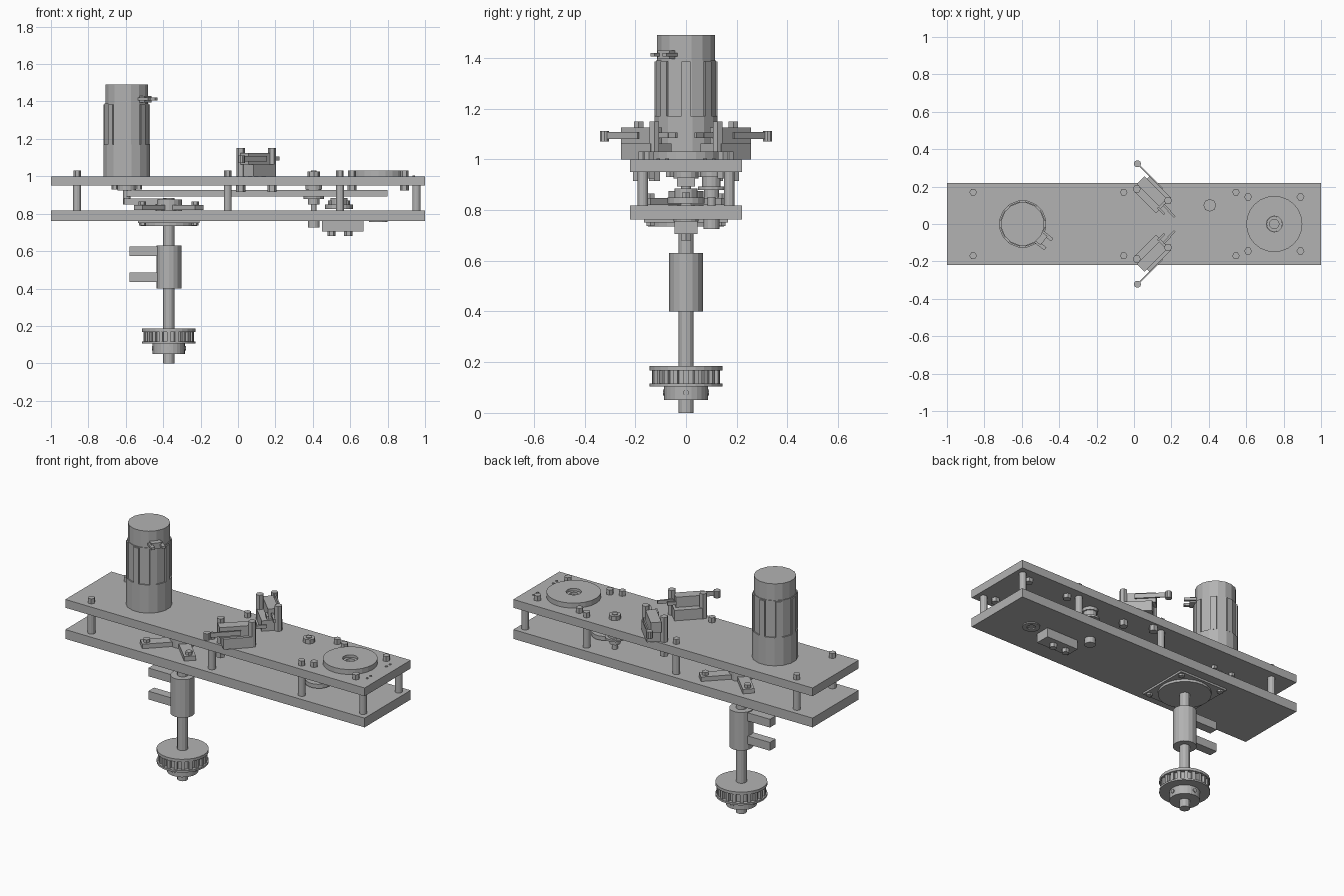
import bpy, bmesh, math
from mathutils import Matrix, Vector

if "Cube" in bpy.data.objects:
    bpy.data.objects.remove(bpy.data.objects["Cube"])

grey = bpy.data.materials.new("machine_grey")
grey.use_nodes = True
COLOUR = (0.45, 0.45, 0.45, 1)
grey.diffuse_color = COLOUR
grey.node_tree.nodes["Principled BSDF"].inputs["Base Color"].default_value = COLOUR


def finish(name, bm):
    bmesh.ops.recalc_face_normals(bm, faces=bm.faces[:])
    mesh = bpy.data.meshes.new(name)
    bm.to_mesh(mesh)
    bm.free()
    mesh.materials.append(grey)
    ob = bpy.data.objects.new(name, mesh)
    bpy.context.collection.objects.link(ob)
    return ob


def box(name, x, y, size_x, size_y, z0, z1, angle=0):
    """Box centred on x, y, turned about z."""
    bm = bmesh.new()
    place = (Matrix.Translation((x, y, (z0 + z1) / 2)) @ Matrix.Rotation(math.radians(angle), 4, 'Z')
             @ Matrix.Diagonal((size_x, size_y, z1 - z0, 1)))
    bmesh.ops.create_cube(bm, size=1, matrix=place)
    return finish(name, bm)


def lathe(name, x, y, profile, sides=20, turn=0.0):
    """Spin a closed loop or axis-to-axis profile of (radius, z) about z."""
    bm = bmesh.new()
    verts = [bm.verts.new((r, 0, z)) for r, z in profile]
    edges = [bm.edges.new(pair) for pair in zip(verts, verts[1:])]
    if min(r for r, z in profile) > 0:
        edges.append(bm.edges.new((verts[-1], verts[0])))
    bmesh.ops.spin(bm, geom=verts + edges, cent=(0, 0, 0), axis=(0, 0, 1),
                   angle=math.tau, steps=sides, use_duplicate=False)
    bmesh.ops.remove_doubles(bm, verts=bm.verts[:], dist=0.0005)
    bmesh.ops.transform(bm, verts=bm.verts[:], matrix=Matrix.Translation((x, y, 0)) @ Matrix.Rotation(turn, 4, 'Z'))
    return finish(name, bm)


def rod(name, x, y, r, z0, z1, sides=12):
    return lathe(name, x, y, [(0, z0), (r, z0), (r, z1), (0, z1)], sides)


def ring(name, x, y, r_in, r_out, z0, z1, sides=24):
    return lathe(name, x, y, [(r_in, z0), (r_out, z0), (r_out, z1), (r_in, z1)], sides)


def polar(x, y, radius, degrees):
    a = math.radians(degrees)
    return x + radius * math.cos(a), y + radius * math.sin(a)


# Deck plates
box("upper_plate", 0, 0, 2, 0.44, 0.95, 1.0)
box("lower_plate", 0, 0, 2, 0.44, 0.762, 0.818)

# Spacer posts with hex bolt heads
for side in (-1, 1):
    for x in (-0.86, -0.055, 0.545, 0.955):
        rod("spacer_post", x, side * 0.17, 0.021, 0.818, 0.95)
    for x in (-0.86, -0.055, 0.545):
        rod("post_bolt", x, side * 0.17, 0.02, 1.0, 1.03, 6)
    for x in (0.61, 0.89):
        rod("bearing_bolt", x, side * 0.145, 0.021, 1.0, 1.03, 6)
        rod("bearing_nut", x, side * 0.145, 0.024, 0.925, 0.95, 6)

# Motor with stepped can, ribs and terminals
MX = -0.595
lathe("motor", MX, 0, [(0, 1.0), (0.127, 1.0), (0.127, 1.17), (0.12, 1.17), (0.12, 1.39),
                      (0.116, 1.39), (0.116, 1.49), (0, 1.49)], 16, math.pi / 16)
for k in range(8):
    x, y = polar(MX, 0, 0.115, k * 45)
    box("motor_rib", x, y, 0.02, 0.035, 1.17, 1.385, k * 45)
for offset in (-12, 12):
    x, y = polar(MX, 0, 0.145, -38 + offset)
    box("motor_terminal", x, y, 0.07, 0.02, 1.405, 1.42, -38)
x, y = polar(MX, 0, 0.125, -38)
box("terminal_block", x, y, 0.04, 0.06, 1.395, 1.43, -38)
rod("motor_boss", MX, 0, 0.05, 0.925, 0.95, 16)
rod("motor_shaft", MX, 0, 0.02, 0.85, 0.95)
for k in range(4):
    x, y = polar(MX, 0, 0.09, 45 + k * 90)
    rod("motor_screw", x, y, 0.018, 0.93, 0.95, 6)

# Long drive link between the plates
box("drive_link", 0.115, 0, 1.37, 0.07, 0.892, 0.928)
rod("link_end", -0.57, 0, 0.035, 0.892, 0.928)
box("motor_crank", -0.49, 0, 0.24, 0.07, 0.85, 0.882)

# Cross arms on the main shaft
SX = -0.37
for angle in (45, 135):
    box("cross_arm", SX, 0, 0.46, 0.065, 0.82, 0.847, angle)
for k in range(4):
    x, y = polar(SX, 0, 0.2, 45 + k * 90)
    rod("arm_bolt", x, y, 0.02, 0.847, 0.865, 6)
rod("cross_hub", SX, 0, 0.07, 0.818, 0.875, 16)

# Main shaft, flange, sleeve and fork
rod("main_shaft", SX, 0, 0.03, 0, 0.885)
box("flange_plate", SX, 0, 0.33, 0.33, 0.75, 0.763)
rod("flange_disc", SX, 0, 0.15, 0.735, 0.752, 24)
for sx in (-1, 1):
    for sy in (-1, 1):
        rod("flange_bolt", SX + sx * 0.14, sy * 0.14, 0.018, 0.738, 0.752, 6)
rod("sleeve", SX, 0, 0.067, 0.4, 0.63, 16)
for z in (0.435, 0.575):
    box("fork_prong", -0.5, 0, 0.16, 0.055, z, z + 0.05)

# Toothed pulley at the foot of the shaft
lathe("pulley", SX, 0, [(0, 0.05), (0.086, 0.05), (0.086, 0.105), (0.143, 0.105), (0.143, 0.116),
                        (0.12, 0.116), (0.12, 0.168), (0.143, 0.168), (0.143, 0.185), (0, 0.185)], 24)
for k in range(20):
    x, y = polar(SX, 0, 0.124, k * 18)
    box("pulley_tooth", x, y, 0.022, 0.019, 0.116, 0.168, k * 18)
for k in range(4):
    x, y = polar(SX, 0, 0.086, k * 90)
    screw = rod("set_screw", 0, 0, 0.012, -0.005, 0.005, 10)
    screw.matrix_world = (Matrix.Translation((x, y, 0.08)) @ Matrix.Rotation(k * math.pi / 2, 4, 'Z')
                          @ Matrix.Rotation(math.pi / 2, 4, 'Y'))

# Top bearing disc and bearing bushing
ring("bearing_disc", 0.75, 0, 0.042, 0.15, 1.0, 1.03)
ring("bearing_lip", 0.75, 0, 0.025, 0.042, 1.0, 1.015, 12)
ring("lower_bushing", 0.75, 0, 0.025, 0.05, 0.755, 0.775, 16)
for side in (-1, 1):
    for y in (0.075, 0.11):
        rod("plate_pin", 0.94, side * y, 0.007, 1.0, 1.004, 8)

# Idler roller stack
rod("idler_axle", 0.405, 0.1, 0.016, 0.73, 1.03)
rod("idler_head", 0.405, 0.1, 0.034, 1.0, 1.025, 8)
for r, z0, z1 in ((0.045, 0.93, 0.95), (0.055, 0.88, 0.892), (0.038, 0.892, 0.93),
                  (0.03, 0.85, 0.88), (0.032, 0.725, 0.762)):
    rod("idler_roller", 0.405, 0.1, r, z0, z1, 14)

# Lower gear and crank link under the deck
rod("lower_gear", 0.54, 0, 0.075, 0.825, 0.85, 18)
rod("gear_hub", 0.54, 0, 0.045, 0.85, 0.885, 12)
for x in (0.5, 0.58):
    rod("gear_bolt", x, 0, 0.018, 0.85, 0.87, 6)
box("under_link", 0.56, 0, 0.22, 0.09, 0.705, 0.762)
for x in (0.5, 0.59):
    rod("under_bolt", x, 0, 0.022, 0.68, 0.705, 6)

# Mirrored pair of lever switches
for side in (-1, 1):
    box("switch_bracket", 0.1, side * 0.157, 0.165, 0.115, 1.0, 1.063, -45 * side)
    box("switch_body", 0.095, side * 0.175, 0.17, 0.06, 1.063, 1.125, -45 * side)
    for x, y in ((0.015, 0.187), (0.182, 0.125)):
        rod("switch_bolt", x, side * y, 0.022, 1.0, 1.15, 6)
        rod("switch_nut", x, side * y, 0.025, 0.915, 0.95, 6)
    box("switch_lever", 0.085, side * 0.255, 0.19, 0.008, 1.08, 1.108, -45 * side)
    rod("lever_roller", 0.018, side * 0.322, 0.019, 1.07, 1.112, 10)
    for x, y in ((0.145, 0.07), (0.175, 0.085), (0.2, 0.055)):
        box("switch_terminal", x, side * y, 0.05, 0.012, 1.085, 1.105, -45 * side)
